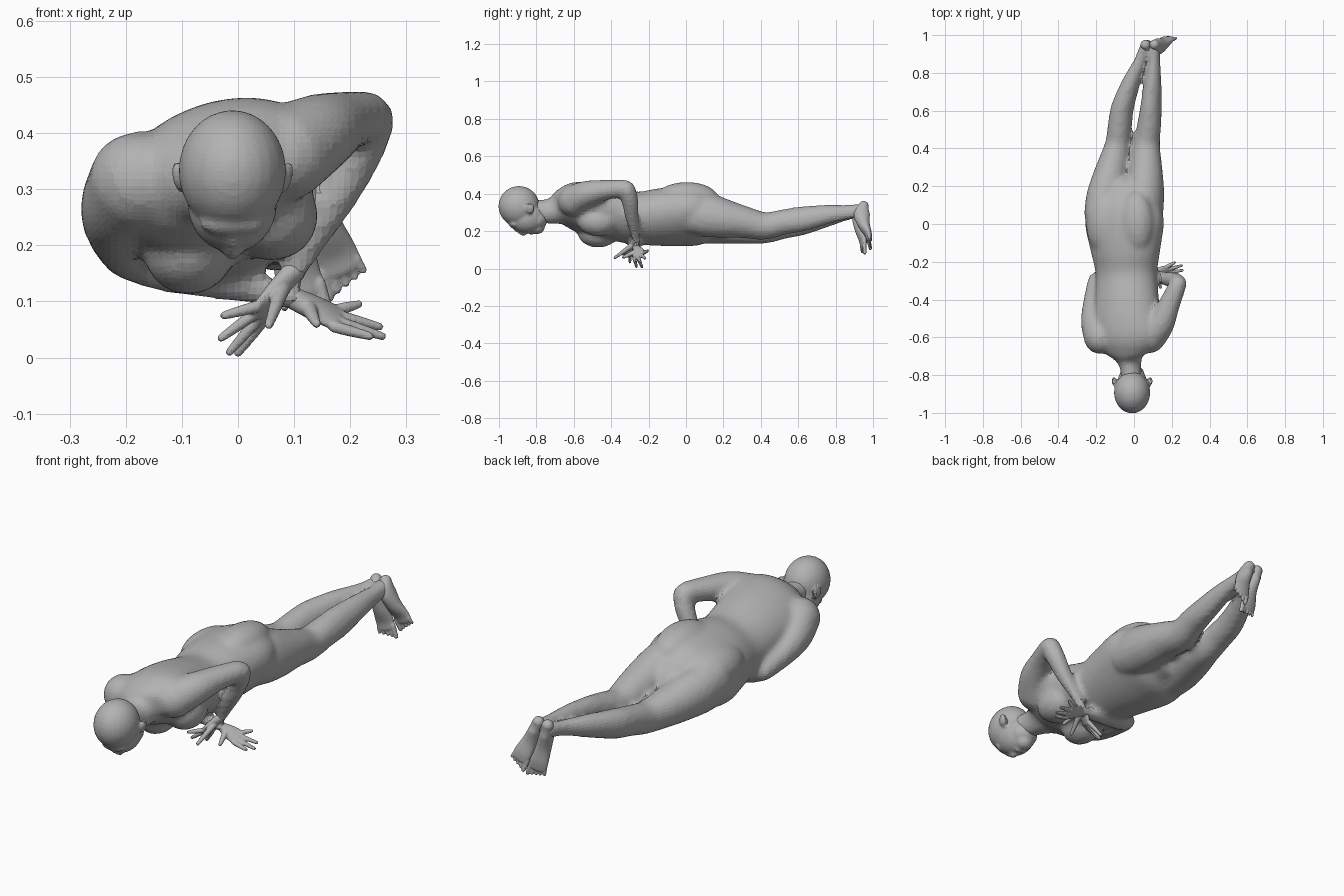
import bpy
import bmesh
import math
from mathutils import Vector, Matrix

cube = bpy.data.objects.get("Cube")
if cube:
    bpy.data.objects.remove(cube, do_unlink=True)

skin = bpy.data.materials.new("plain_grey")
skin.use_nodes = True
grey = (0.45, 0.45, 0.45, 1)
skin.diffuse_color = grey
skin.node_tree.nodes["Principled BSDF"].inputs["Base Color"].default_value = grey

ROLL = math.radians(22)                                   # the trunk leans onto its right side
LATERAL = Vector((math.cos(ROLL), 0, math.sin(ROLL)))
BACK = Vector((-math.sin(ROLL), 0, math.cos(ROLL)))


def catmull(p0, p1, p2, p3, t):
    return [0.5 * (2 * b + (c - a) * t + (2 * a - 5 * b + 4 * c - d) * t * t
                   + (3 * b - a - 3 * c + d) * t ** 3)
            for a, b, c, d in zip(p0, p1, p2, p3)]


def loft(bm, path, side=LATERAL, seg=20, steps=5):
    """Closed tube through (x, y, z, half width, half depth) with rounded ends."""
    ext = [path[0]] + list(path) + [path[-1]]
    rows = [catmull(*ext[i:i + 4], k / steps)
            for i in range(len(path) - 1) for k in range(steps)]
    rows.append(list(path[-1]))
    pts = [Vector(r[:3]) for r in rows]
    sections = []
    for i, row in enumerate(rows):
        tangent = (pts[min(i + 1, len(pts) - 1)] - pts[max(i - 1, 0)]).normalized()
        sections.append((pts[i], tangent, row[3], row[4]))

    def cap(section, sign):
        p, t, a, b = section
        return [(p + t * sign * min(a, b) * math.sin(g), t, a * math.cos(g), b * math.cos(g))
                for g in (math.radians(d) for d in (30, 55, 78))]

    sections = cap(sections[0], -1)[::-1] + sections + cap(sections[-1], 1)
    rings = []
    for p, t, a, b in sections:
        u = (Vector(side) - t * t.dot(Vector(side))).normalized()
        v = t.cross(u)
        angles = [math.tau * k / seg for k in range(seg)]
        rings.append([bm.verts.new(p + u * a * math.cos(g) + v * b * math.sin(g)) for g in angles])
    for lo, hi in zip(rings, rings[1:]):
        for k in range(seg):
            n = (k + 1) % seg
            bm.faces.new((lo[k], lo[n], hi[n], hi[k]))
    bm.faces.new(rings[0][::-1])
    bm.faces.new(rings[-1])


def ball(bm, centre, radii, turn=0.0):
    matrix = (Matrix.Translation(centre) @ Matrix.Rotation(-turn, 4, 'Y')
              @ Matrix.Diagonal((*radii, 1)))
    bmesh.ops.create_uvsphere(bm, u_segments=24, v_segments=16, radius=1, matrix=matrix)


def finish(bm, name, voxel, smoothing):
    """Fuse the overlapping volumes into one softly faceted skin."""
    bmesh.ops.recalc_face_normals(bm, faces=bm.faces)
    mesh = bpy.data.meshes.new(name)
    bm.to_mesh(mesh)
    bm.free()
    mesh.materials.append(skin)
    obj = bpy.data.objects.new(name, mesh)
    bpy.context.collection.objects.link(obj)
    fuse = obj.modifiers.new("fuse", 'REMESH')
    fuse.mode = 'VOXEL'
    fuse.voxel_size = voxel
    soft = obj.modifiers.new("soften", 'SMOOTH')
    soft.factor = 0.5
    soft.iterations = smoothing


# Trunk and neck
body = bmesh.new()
loft(body, [(-.012, -.82, .31, .054, .06), (-.02, -.745, .305, .058, .066),
            (-.028, -.70, .312, .085, .074), (-.034, -.66, .325, .145, .095),
            (-.038, -.60, .332, .188, .118), (-.04, -.52, .322, .188, .13),
            (-.04, -.43, .302, .18, .137), (-.04, -.27, .27, .167, .136),
            (-.045, -.13, .275, .192, .148), (-.05, 0, .278, .217, .148),
            (-.05, .09, .272, .197, .137), (-.05, .15, .265, .14, .105)], seg=32)

# Chest and seat, mirrored across the tilted spine
for s in (1, -1):
    ball(body, Vector((-.04, -.47, .29)) + LATERAL * s * .08 - BACK * .075, (.082, .11, .078), ROLL)
    ball(body, Vector((-.05, .005, .285)) + LATERAL * s * .09 + BACK * .06, (.10, .17, .086), ROLL)

# Legs
loft(body, [(.05, .04, .30, .10, .12), (.053, .12, .285, .104, .12), (.06, .2, .268, .098, .107),
            (.062, .3, .25, .088, .088), (.066, .42, .228, .072, .074),
            (.08, .52, .248, .063, .069), (.09, .62, .265, .055, .069), (.10, .75, .288, .044, .054),
            (.108, .86, .302, .031, .040), (.11, .94, .312, .029, .038)])
loft(body, [(-.16, .04, .255, .10, .125), (-.153, .12, .245, .102, .117), (-.137, .2, .235, .098, .106),
            (-.113, .3, .22, .086, .09), (-.085, .42, .208, .068, .076),
            (-.075, .52, .228, .063, .071), (-.06, .62, .247, .059, .071), (-.015, .75, .275, .047, .056),
            (.032, .86, .295, .032, .040), (.06, .94, .306, .029, .038)])

# Left arm, elbow raised to the side
loft(body, [(.08, -.60, .362, .088, .085), (.14, -.53, .398, .074, .072),
            (.185, -.43, .42, .058, .055), (.228, -.33, .428, .048, .048)], side=(1, 0, 0))
loft(body, [(.234, -.315, .422, .046, .047), (.215, -.30, .365, .045, .043),
            (.175, -.29, .285, .038, .037), (.125, -.275, .20, .026, .028),
            (.10, -.268, .155, .021, .025)], side=(0, 1, 0))

# Right arm, folded beneath the trunk
loft(body, [(-.178, -.60, .315, .09, .09), (-.214, -.52, .268, .068, .076),
            (-.214, -.42, .225, .056, .058), (-.20, -.31, .19, .047, .048)], side=(1, 0, 0))
loft(body, [(-.20, -.30, .185, .045, .045), (-.14, -.285, .162, .045, .043),
            (-.05, -.275, .14, .037, .035), (.05, -.268, .118, .027, .025),
            (.10, -.262, .105, .025, .021)], side=(0, 1, 0))
finish(body, "body", .013, 7)

# Head with face turned to the floor
head = bmesh.new()
ball(head, (-.01, -.893, .333), (.096, .11, .108))
ball(head, (-.01, -.85, .275), (.08, .10, .088))
ball(head, (-.01, -.795, .222), (.042, .04, .038))
ball(head, (-.01, -.80, .262), (.066, .06, .055))
ball(head, (-.01, -.918, .238), (.058, .03, .022))
loft(head, [(-.01, -.915, .212, .009, .010), (-.01, -.89, .199, .010, .014),
            (-.01, -.868, .187, .016, .014)], side=(1, 0, 0))
ball(head, (-.01, -.825, .191), (.025, .014, .011))
for s in (-1, 1):
    ball(head, (-.01 + s * .096, -.832, .322), (.011, .024, .03), -s * .2)
finish(head, "head", .008, 4)


def hand(name, wrist, knuckles, spread, tips, thumb):
    """Flat palm, four fingers fanned along the spread direction, and a thumb."""
    bm = bmesh.new()
    wrist, knuckles, spread = Vector(wrist), Vector(knuckles), Vector(spread).normalized()
    middle = wrist.lerp(knuckles, .55)
    loft(bm, [(*wrist, .021, .020), (*middle, .034, .017), (*knuckles, .038, .012)], side=spread)
    for i, tip in enumerate(tips):
        base = knuckles + spread * (1.5 - i) * .020
        bend = base.lerp(Vector(tip), .5)
        loft(bm, [(*base, .011, .011), (*bend, .010, .010), (*tip, .0075, .0075)],
             side=spread, seg=10)
    root = wrist.lerp(knuckles, .3)
    bend = root.lerp(Vector(thumb), .55)
    loft(bm, [(*root, .016, .016), (*bend, .012, .012), (*thumb, .008, .008)],
         side=spread, seg=10)
    finish(bm, name, .0035, 3)


# Hands crossed below the chest
hand("left_hand", (.10, -.268, .155), (.04, -.29, .08), (-.25, -.9, .35),
     [(-.025, -.335, .075), (-.03, -.30, .035), (-.015, -.265, .010), (.0, -.235, .008)],
     (.055, -.38, .058))
hand("right_hand", (.10, -.262, .105), (.175, -.25, .07), (-.1, -.85, -.5),
     [(.235, -.275, .038), (.257, -.245, .038), (.252, -.22, .055), (.215, -.205, .095)],
     (.14, -.335, .06))


def foot(name, heel, toe, side, big):
    """Heel, arch and ball of the foot, then five toes; big is the side of the large toe."""
    bm = bmesh.new()
    heel, toe = Vector(heel), Vector(toe)
    along = toe - heel
    side = Vector(side)
    side = (side - along.normalized() * side.dot(along.normalized())).normalized()
    sole = side.cross(along).normalized()
    if sole.y < 0:
        sole.negate()
    profile = [(0, -.004, .027, .027), (.18, -.02, .031, .044), (.45, -.016, .035, .033),
               (.7, 0, .042, .020), (.84, .003, .042, .014)]
    loft(bm, [(*(heel + along * f + sole * lift), w, t) for f, lift, w, t in profile], side=side)
    for i in range(5):
        across = side * big * (2 - i) * .017
        base = heel + along * .8 + across
        end = heel + along * (1 - .022 * i) + across * 1.1 + sole * .004
        r = .012 if i == 0 else .0085
        loft(bm, [(*base, r, r), (*end, r * .85, r * .8)], side=side, seg=10)
    finish(bm, name, .004, 3)


# Feet with toes hanging down
foot("left_foot", (.108, .954, .335), (.197, .982, .122), (.8, 0, .4), -1)
foot("right_foot", (.06, .952, .33), (.125, .944, .075), (.9, .2, .3), 1)
